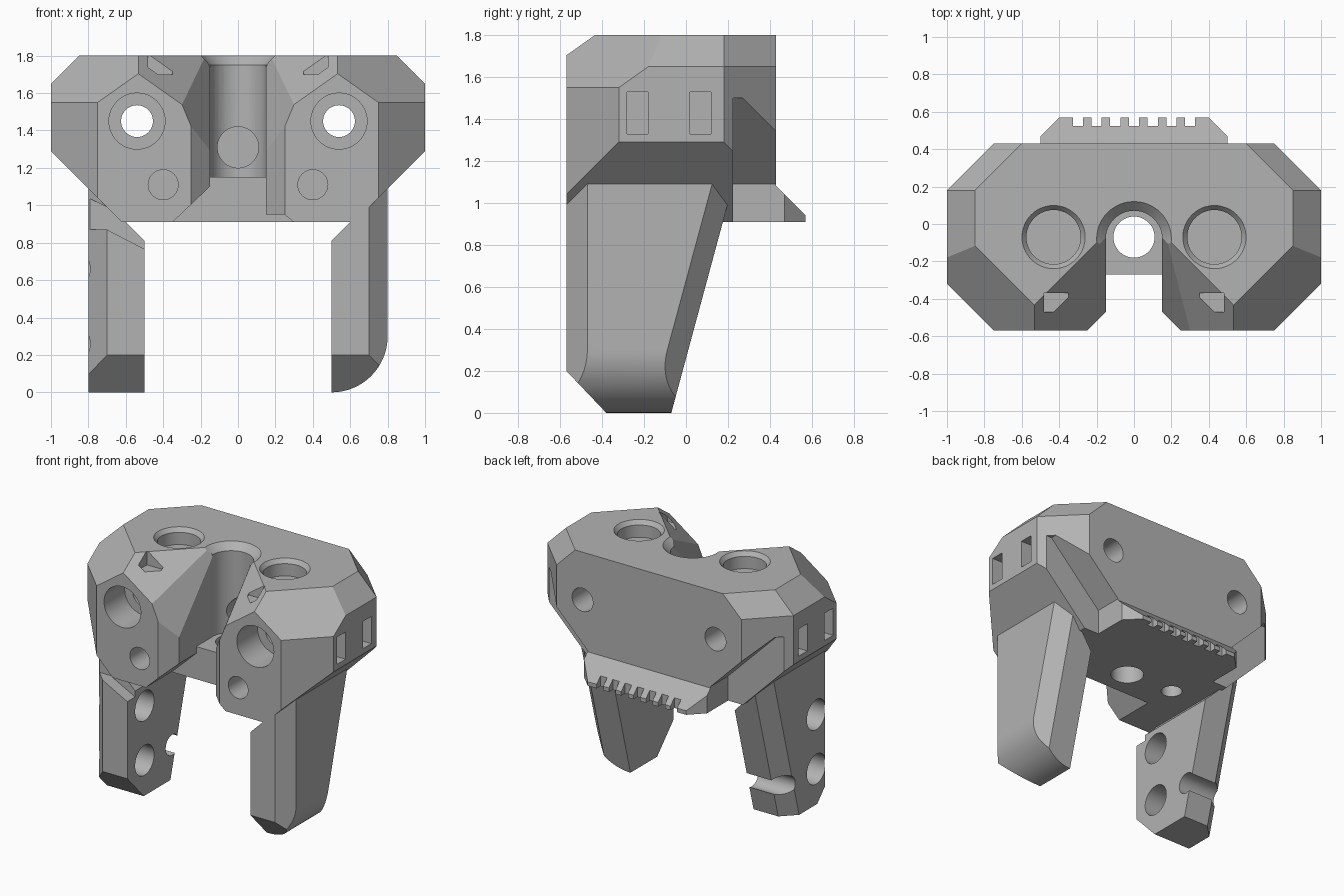
import bpy, bmesh, math
from mathutils import Vector

old = bpy.data.objects.get("Cube")
if old:
    bpy.data.objects.remove(old, do_unlink=True)

grey = bpy.data.materials.new("plain_grey")
grey.use_nodes = True
grey.diffuse_color = (0.45, 0.45, 0.45, 1)
grey.node_tree.nodes["Principled BSDF"].inputs["Base Color"].default_value = (0.45, 0.45, 0.45, 1)


def loft(ring_a, ring_b, axis, a, b):
    """Closed solid between two matching outlines at a and b along an axis."""
    place = {"x": lambda u, v, w: (w, u, v),
             "y": lambda u, v, w: (u, w, v),
             "z": lambda u, v, w: (u, v, w)}[axis]
    bm = bmesh.new()
    lo = [bm.verts.new(place(u, v, a)) for u, v in ring_a]
    hi = [bm.verts.new(place(u, v, b)) for u, v in ring_b]
    bm.faces.new(lo)
    bm.faces.new(hi)
    n = len(lo)
    for i in range(n):
        j = (i + 1) % n
        bm.faces.new((lo[i], lo[j], hi[j], hi[i]))
    bmesh.ops.recalc_face_normals(bm, faces=bm.faces[:])
    return bm


def prism(outline, axis, a, b):
    return loft(outline, outline, axis, a, b)


def box(x0, x1, y0, y1, z0, z1):
    x0, x1 = min(x0, x1), max(x0, x1)
    return prism([(x0, y0), (x1, y0), (x1, y1), (x0, y1)], "z", z0, z1)


def circle(u, v, r, n=48):
    return [(u + r * math.cos(math.tau * i / n), v + r * math.sin(math.tau * i / n)) for i in range(n)]


def rod(axis, u, v, r, a, b, r_end=None):
    return loft(circle(u, v, r), circle(u, v, r_end or r), axis, a, b)


def flip(outline, s):
    return [(s * u, v) for u, v in outline]


def clip(bm, normal, d):
    """Keep the part of a convex solid where normal . p <= d."""
    n = Vector(normal)
    bmesh.ops.bisect_plane(bm, geom=bm.verts[:] + bm.edges[:] + bm.faces[:], dist=1e-5,
                           plane_co=n * (d / n.length_squared), plane_no=n, clear_outer=True)
    bmesh.ops.holes_fill(bm, edges=bm.edges[:], sides=0)
    bmesh.ops.recalc_face_normals(bm, faces=bm.faces[:])
    return bm


def make(name, bm):
    mesh = bpy.data.meshes.new(name)
    bm.to_mesh(mesh)
    bm.free()
    ob = bpy.data.objects.new(name, mesh)
    bpy.context.collection.objects.link(ob)
    return ob


def cut(ob, cutters):
    for bm in cutters:
        tool = make("cutter", bm)
        tool.hide_render = True
        mod = ob.modifiers.new("cut", "BOOLEAN")
        mod.operation, mod.solver, mod.object = "DIFFERENCE", "EXACT", tool
        result = bpy.data.meshes.new_from_object(
            ob.evaluated_get(bpy.context.evaluated_depsgraph_get()))
        ob.modifiers.clear()
        ob.data = result
        bpy.data.objects.remove(tool, do_unlink=True)


# Main block: chamfered octagon with bevelled upper and lower corners
half = [(0.75, -0.57), (1, -0.32), (1, 0.18), (0.75, 0.43)]
block = prism(half + flip(half, -1)[::-1], "z", 0.91, 1.8)
for s in (1, -1):
    clip(block, (s, -1, 1.414), 3.512)
    clip(block, (s, 0, 1), 2.65)
    clip(block, (s, 1, 1), 2.83)
    clip(block, (s, 0, -1), -0.29)
body = make("main_block", block)

# Central channel, vertical bore and its countersink
cutters = [
    prism([(-0.15, -0.27), (-0.15, -0.47), (-0.27, -0.59), (0.27, -0.59), (0.15, -0.47), (0.15, -0.27)],
          "z", 0.8, 2),
    box(-0.15, 0.15, -0.4, -0.08, 1.15, 2),
    rod("z", 0, -0.08, 0.151, 1.15, 2),
    rod("z", 0, -0.08, 0.15, 1.75, 1.81, 0.21),
    rod("z", 0, -0.07, 0.11, 0.8, 1.3),
    rod("y", 0, 1.31, 0.11, -0.1, 0.2),
    # lower relief of the front lugs
    prism([(-0.14, 1.11), (-0.36, 0.9), (-0.14, 0.9)], "y", -0.7, -0.27),
    prism([(0.14, 0.95), (0.25, 0.95), (0.31, 0.9), (0.14, 0.9)], "y", -0.7, -0.27),
    # small hole in the underside
    rod("z", -0.37, -0.05, 0.07, 0.8, 1.1),
]
for s in (1, -1):
    cutters += [
        # sloped faces leading into the channel
        clip(box(0, s * 0.7, -0.7, 0, 1.2, 2), (s, 1, -1.414), -2.446),
        clip(box(0, s * 0.7, -0.7, -0.08, 1.2, 2), (s * 2.4, 1.136, -1), -1.468),
        # small step in the slope
        box(s * 0.35, s * 0.48, -0.47, -0.37, 1.7, 2),
        # clearance under the rear corner
        prism(flip([(0.5, 0.8), (0.5, 1.09), (0.91, 1.5), (1.3, 1.5), (1.3, 0.8)], s), "y", 0.225, 0.6),
        # bolt hole with counterbore, and the small blind hole below
        rod("y", s * 0.54, 1.45, 0.085, -0.7, 0.6),
        rod("y", s * 0.54, 1.45, 0.15, -0.7, -0.33),
        rod("y", s * 0.4, 1.11, 0.08, -0.7, -0.3),
        # round pocket on top
        rod("z", s * 0.43, -0.07, 0.145, 1.68, 1.9),
        rod("z", s * 0.43, -0.07, 0.145, 1.77, 1.805, 0.173),
        # nut slots in the side
        box(s * 0.45, s * 1.1, -0.28, -0.18, 1.33, 1.53),
        box(s * 0.45, s * 1.1, 0.02, 0.12, 1.33, 1.53),
    ]
cut(body, cutters)


def leg(name, s):
    bm = box(s * 0.5, s * 0.8, -0.57, 0.4, 0, 1.2)
    clip(bm, (0, 1, -0.27), -0.07)
    clip(bm, (s, -1, 0), 1.27)
    clip(bm, (s, 1, -0.27), 0.63)
    clip(bm, (0, -0.2, -0.19), 0.076)
    clip(bm, (-s, 0, 1), 0.31)
    return make(name, bm)


# Left leg with a rounded outer foot
left_leg = leg("left_leg", 1)
arc = [(0.5 + 0.3 * math.sin(i * math.pi / 48), 0.3 - 0.3 * math.cos(i * math.pi / 48)) for i in range(25)]
cut(left_leg, [prism(arc + [(0.9, 0.3), (0.9, -0.1), (0.5, -0.1)], "y", -1, 1)])

# Right leg with two cross holes, a rear notch and a slanted front groove
right_leg = leg("right_leg", -1)
cut(right_leg, [
    rod("x", -0.37, 0.66, 0.11, -1, -0.3),
    rod("x", -0.37, 0.26, 0.11, -1, -0.3),
    rod("x", -0.05, 0.25, 0.075, -1, -0.3),
    prism([(-0.9, 0.87), (-0.7, 0.87), (-0.45, 0.74), (-0.45, 0.87), (-0.7, 0.99), (-0.9, 1.09)],
          "y", -0.7, -0.48),
])

# Rear flange with a toothed edge
plate = prism([(0.2, 0.91), (0.57, 0.91), (0.57, 0.94), (0.42, 1.09), (0.2, 1.09)], "x", -0.5, 0.5)
for s in (1, -1):
    clip(plate, (s, 1, 0), 0.97)
flange = make("rear_flange", plate)
cut(flange, [box(i * 0.1 - 0.027, i * 0.1 + 0.027, 0.525, 0.7, 0.8, 1.2) for i in range(-3, 4)])

# Material and shading
bpy.ops.object.select_all(action="DESELECT")
for ob in (body, left_leg, right_leg, flange):
    ob.data.materials.clear()
    ob.data.materials.append(grey)
    ob.select_set(True)
bpy.context.view_layer.objects.active = body
bpy.ops.object.shade_smooth_by_angle(angle=math.radians(25))
